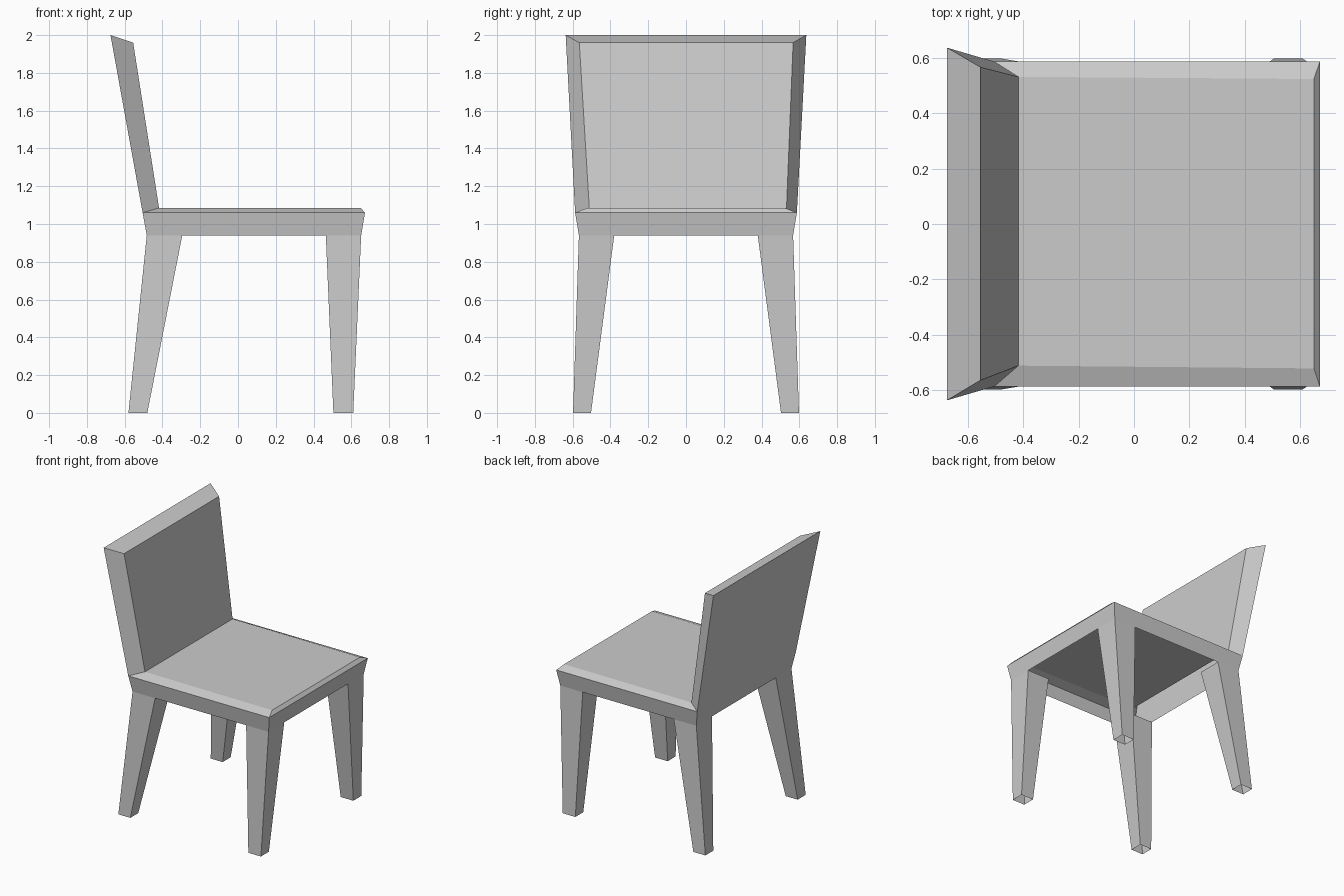
import bpy, bmesh

if "Cube" in bpy.data.objects:
    bpy.data.objects.remove(bpy.data.objects["Cube"])


def rect(x0, x1, y0, y1, z):
    """Counter-clockwise rectangle at height z."""
    return [(x0, y0, z), (x1, y0, z), (x1, y1, z), (x0, y1, z)]


def loft(name, rings, skip=(), cap_top=False):
    """Skin a stack of four-cornered rings; skip holds (level, side) left open."""
    bm = bmesh.new()
    loops = [[bm.verts.new(p) for p in ring] for ring in rings]
    for level, (a, b) in enumerate(zip(loops, loops[1:])):
        for i in range(4):
            if (level, i) not in skip:
                j = (i + 1) % 4
                bm.faces.new((a[i], a[j], b[j], b[i]))
    if cap_top:
        bm.faces.new(loops[-1])
    mesh = bpy.data.meshes.new(name)
    bm.to_mesh(mesh)
    bm.free()
    obj = bpy.data.objects.new(name, mesh)
    bpy.context.collection.objects.link(obj)
    return obj


# Seat: thin shell open underneath, flared sides, chamfered top; rear chamfer is replaced by the backrest
seat_mid = rect(-0.505, 0.672, -0.587, 0.587, 1.06)
seat_top = [(-0.418, -0.512, 1.085), (0.65, -0.522, 1.085),
            (0.65, 0.524, 1.085), (-0.418, 0.532, 1.085)]
loft("seat", [rect(-0.483, 0.652, -0.567, 0.567, 0.94), seat_mid, seat_top],
     skip={(1, 3)}, cap_top=True)

# Backrest: leaning, widening slab rising from the rear edge of the seat
base = [seat_mid[0], seat_top[0], seat_top[3], seat_mid[3]]
crest = [(-0.675, -0.637, 2.0), (-0.555, -0.565, 1.96),
         (-0.555, 0.567, 1.96), (-0.675, 0.637, 2.0)]
loft("backrest", [base, crest], cap_top=True)

# Legs: tapered hollow square tubes, open at the foot
leg_x = {"front": ((0.505, 0.61), (0.465, 0.652)),
         "rear": ((-0.58, -0.48), (-0.483, -0.295))}
for end, (foot, top) in leg_x.items():
    for side, s in (("left", 1), ("right", -1)):
        fy = sorted((s * 0.503, s * 0.598))
        ty = sorted((s * 0.38, s * 0.567))
        loft(f"{end}_leg_{side}", [rect(*foot, *fy, 0.0), rect(*top, *ty, 0.94)])
